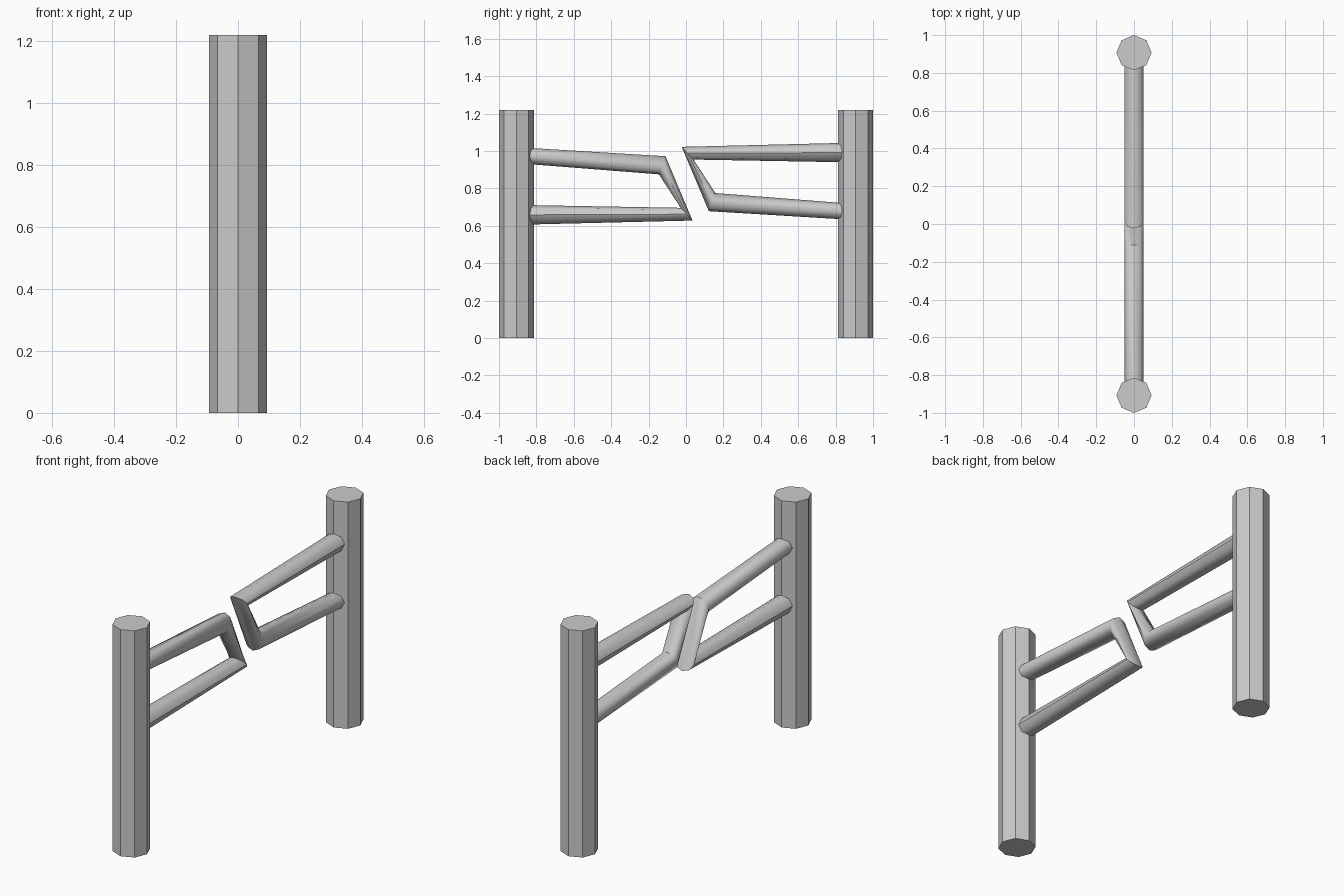
import bpy, bmesh
from math import sin, cos, radians, pi

if "Cube" in bpy.data.objects:
    bpy.data.objects.remove(bpy.data.objects["Cube"])

SIDES = 8
PIVOT = (0.006, 0.825)   # y, z centre of the half-turn between both rail loops


def post(name, y):
    bpy.ops.mesh.primitive_cylinder_add(vertices=SIDES, radius=0.093, depth=1.22,
                                        location=(0, y, 0.61))
    bpy.context.object.name = name


def bent_rail(name, stations, half_width=0.05):
    """Eight-sided tube through cross-sections given by outer and inner (y, z)."""
    bm = bmesh.new()
    rings = []
    for (oy, oz), (iy, iz) in stations:
        ring = []
        for i in range(SIDES):
            a = 2 * pi * i / SIDES
            s = sin(a) / 2
            ring.append(bm.verts.new((half_width * cos(a),
                                      (oy + iy) / 2 + s * (oy - iy),
                                      (oz + iz) / 2 + s * (oz - iz))))
        rings.append(ring)
    for r0, r1 in zip(rings, rings[1:]):
        for i in range(SIDES):
            j = (i + 1) % SIDES
            bm.faces.new((r0[i], r0[j], r1[j], r1[i]))
    bm.faces.new(rings[0])
    bm.faces.new(rings[-1])
    bmesh.ops.recalc_face_normals(bm, faces=bm.faces)
    mesh = bpy.data.meshes.new(name)
    bm.to_mesh(mesh)
    bm.free()
    obj = bpy.data.objects.new(name, mesh)
    bpy.context.collection.objects.link(obj)
    bpy.ops.object.select_all(action='DESELECT')
    obj.select_set(True)
    bpy.context.view_layer.objects.active = obj
    bpy.ops.object.shade_smooth_by_angle(angle=radians(50))


# Octagonal posts
post("front_post", -0.907)
post("back_post", 0.907)

# Bent rail loop: upper rail, slanted link, lower rail
front = [((-0.87, 1.018), (-0.87, 0.932)),
         ((-0.11, 0.972), (-0.145, 0.875)),
         ((0.035, 0.628), (-0.028, 0.696)),
         ((-0.87, 0.606), (-0.87, 0.711))]
bent_rail("front_rail", front)

# Second loop is the first one given a half-turn about the x axis
back = [tuple((2 * PIVOT[0] - y, 2 * PIVOT[1] - z) for y, z in pair) for pair in front]
bent_rail("back_rail", back)
